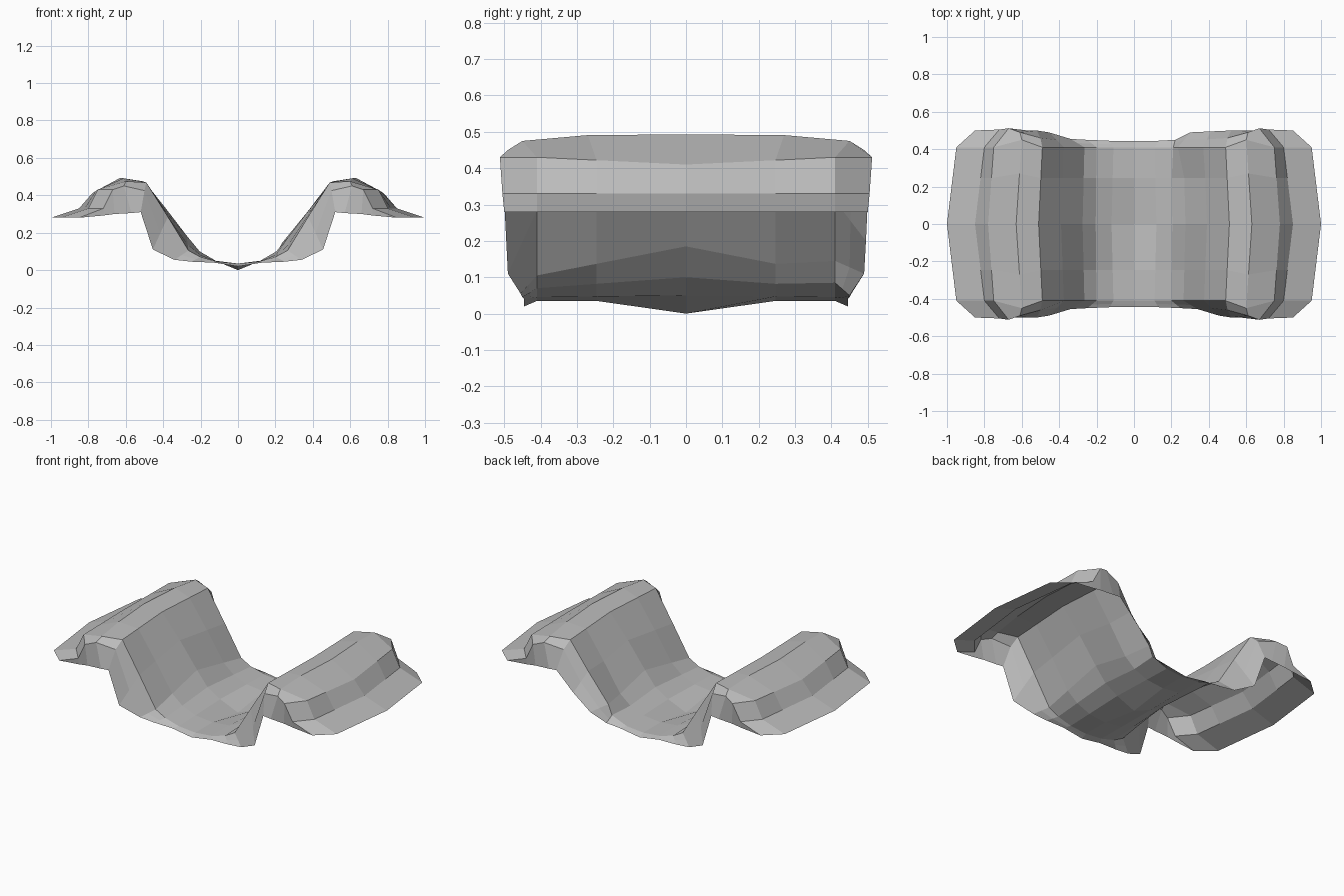
import bpy
import bmesh
from mathutils import Vector

cube = bpy.data.objects.get("Cube")
if cube:
    bpy.data.objects.remove(cube, do_unlink=True)

# Single flat grey
grey = bpy.data.materials.new("plain_grey")
grey.use_nodes = True
colour = (0.5, 0.5, 0.5, 1)
grey.diffuse_color = colour
grey.node_tree.nodes["Principled BSDF"].inputs["Base Color"].default_value = colour


def section(y, points):
    """Cross-section as (x, z) points; an optional third value overrides y."""
    return [Vector((p[0], p[2] if len(p) > 2 else y, p[1])) for p in points]


# Cross-sections of one quarter, from the valley centre out to the wing edge
MIDDLE = section(0, [(0, 0), (.12, .05), (.205, .1), (.275, .185), (.39, .335),
                     (.51, .475), (.63, .493), (.78, .41), (.85, .33), (1, .28)])
INNER = section(.41, [(0, .035), (.11, .045), (.2, .07), (.265, .105), (.375, .285),
                      (.49, .468), (.6, .475, .45), (.75, .43), (.8, .33), (.95, .28)])
HEM = section(.5, [(0, .02, .445), (.13, .04, .445), (.25, .045, .45), (.34, .055, .455),
                   (.455, .11, .49), (.52, .31), (.57, .305), (.66, .3), (.72, .292), (.85, .28)])
# Points of the one odd corner, where the slope is straight and the hem wider
ODD_INNER = section(.41, [(.21, .085), (.235, .145), (.37, .31)])
ODD_HEM = section(.49, [(.22, .05, .45), (.3, .11), (.41, .2, .495)])


def quarter_rows(odd):
    inner = INNER[:2] + ODD_INNER + INNER[5:] if odd else INNER
    hem = HEM[:2] + ODD_HEM + HEM[5:] if odd else HEM
    between = [a.lerp(b, .6) for a, b in zip(MIDDLE, INNER)]
    between[0].z = .035
    between[6].z = .491
    # Shoulder row where the ridge turns down into the end skirt
    shoulder = [a.lerp(b, .5) for a, b in zip(inner[:5], hem)]
    shoulder += section(.512, [(.5, .425, .46), (.61, .45, .49), (.67, .43),
                               (.72, .33, .505), (.85, .28, .5)])
    return MIDDLE, between, inner, shoulder, hem


def add_quarter(bm, side, end):
    rows = [[bm.verts.new((p.x * side, p.y * end, p.z)) for p in row]
            for row in quarter_rows(side > 0 and end > 0)]
    for low, high in zip(rows, rows[1:]):
        for i in range(len(low) - 1):
            corners = [low[i], low[i + 1], high[i + 1], high[i]]
            bm.faces.new(corners if side * end > 0 else corners[::-1])


# Skin the four quarters and weld them along the centre lines
bm = bmesh.new()
for side in (1, -1):
    for end in (1, -1):
        add_quarter(bm, side, end)
bmesh.ops.remove_doubles(bm, verts=bm.verts, dist=.0005)
mesh = bpy.data.meshes.new("curved_sheet")
bm.to_mesh(mesh)
bm.free()
mesh.materials.append(grey)
sheet = bpy.data.objects.new("curved_sheet", mesh)
bpy.context.collection.objects.link(sheet)
